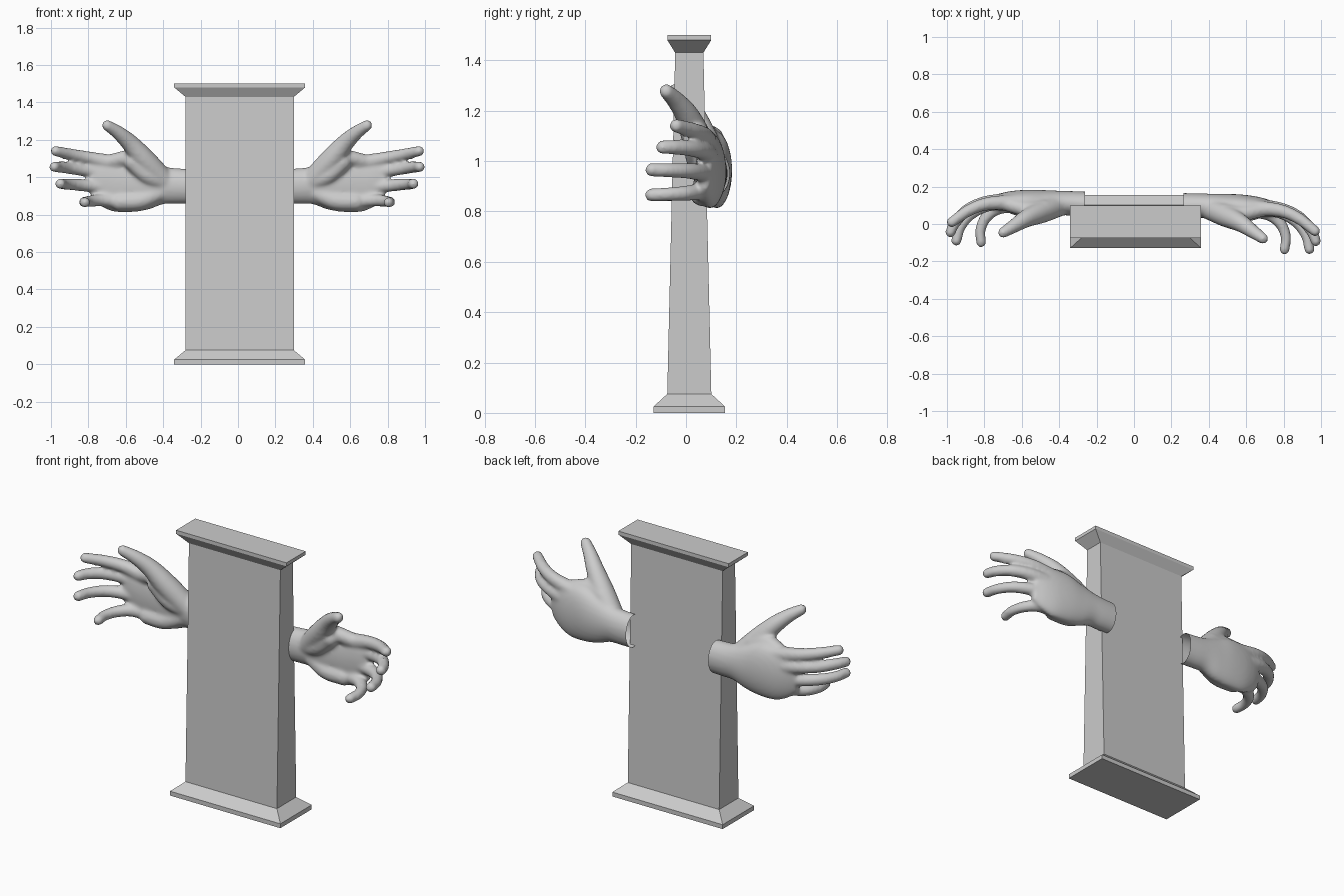
import bpy, bmesh, math
from mathutils import Vector, Matrix

if "Cube" in bpy.data.objects:
    bpy.data.objects.remove(bpy.data.objects["Cube"])


def new_object(name, bm):
    me = bpy.data.meshes.new(name)
    bm.to_mesh(me)
    bm.free()
    ob = bpy.data.objects.new(name, me)
    bpy.context.collection.objects.link(ob)
    return ob


def loft(bm, rings):
    vr = [[bm.verts.new(p) for p in r] for r in rings]
    n = len(vr[0])
    faces = [bm.faces.new((a[i], a[(i + 1) % n], b[(i + 1) % n], b[i]))
             for a, b in zip(vr, vr[1:]) for i in range(n)]
    faces += [bm.faces.new(vr[0][::-1]), bm.faces.new(vr[-1])]
    bmesh.ops.recalc_face_normals(bm, faces=faces)


def curve(points, steps):
    """Smooth interpolation through points of any dimension."""
    p = [Vector(q) for q in points]
    p = [p[0] * 2 - p[1]] + p + [p[-1] * 2 - p[-2]]
    out = []
    for a, b, c, d in zip(p, p[1:], p[2:], p[3:]):
        for s in range(steps):
            t = s / steps
            out.append(0.5 * (b * 2 + (c - a) * t + (a * 2 - b * 5 + c * 4 - d) * t * t
                              + (b * 3 - a - c * 3 + d) * t ** 3))
    return out + [p[-2]]


# Pillar with plinth and cap: z, half width, half depth
levels = [(0, .35, .142), (.025, .35, .142), (.075, .29, .0875),
          (1.43, .29, .056), (1.48, .35, .087), (1.5, .35, .087)]
bm = bmesh.new()
loft(bm, [[(.009 + sx * hx, .013 + sy * hy, z)
           for sx, sy in ((-1, -1), (1, -1), (1, 1), (-1, 1))] for z, hx, hy in levels])
new_object("pillar", bm)

# Palm and wrist sections: x, centre y, centre z, half thickness, half height
palm = [(.22, .098, .95, .068, .092), (.33, .098, .953, .066, .095), (.40, .098, .957, .064, .101),
        (.48, .096, .955, .065, .128), (.57, .096, .963, .062, .150), (.66, .092, .965, .054, .150),
        (.73, .083, .975, .043, .132), (.785, .073, .990, .028, .105)]
# Digit paths: x, y, z, radius
digits = [
    # index
    [(.64, .085, 1.07, .044), (.78, .072, 1.10, .035), (.88, .03, 1.12, .031), (.968, -.038, 1.14, .027)],
    # middle
    [(.64, .095, 1.01, .046), (.79, .077, 1.035, .036), (.89, .03, 1.048, .032),
     (.95, -.04, 1.055, .029), (.972, -.092, 1.055, .027)],
    # ring
    [(.64, .09, .945, .044), (.77, .068, .953, .035), (.865, .015, .96, .031),
     (.92, -.06, .963, .028), (.938, -.135, .965, .027)],
    # little
    [(.60, .085, .872, .046), (.72, .052, .878, .034), (.785, .0, .872, .030),
     (.812, -.07, .868, .027), (.805, -.137, .865, .026)],
    # thumb
    [(.40, .085, .985, .06), (.49, .045, 1.085, .060), (.57, .005, 1.18, .047),
     (.635, -.04, 1.24, .036), (.69, -.078, 1.277, .028)],
    # thumb pad, web and heel of the palm
    [(.40, .075, .97, .045), (.48, .05, 1.01, .05), (.56, .035, 1.08, .045)],
    [(.48, .06, 1.08, .05), (.57, .055, 1.105, .042), (.68, .075, 1.085, .037)],
    [(.42, .08, .915, .045), (.52, .065, .875, .048), (.63, .065, .868, .047)],
]
bm = bmesh.new()
loft(bm, [[(x, y + ry * math.cos(a), z + rz * math.sin(a))
           for a in (math.tau * i / 40 for i in range(40))]
          for x, y, z, ry, rz in curve(palm, 5)])
for path in digits:
    for x, y, z, r in curve(path, 9):
        bmesh.ops.create_icosphere(bm, subdivisions=3, radius=r + .001,
                                   matrix=Matrix.Translation((x, y, z)))
hand = new_object("hand_right", bm)

# Fuse the parts into one smooth skin
remesh = hand.modifiers.new("fuse", 'REMESH')
remesh.mode = 'VOXEL'
remesh.voxel_size = .009
smooth = hand.modifiers.new("smooth", 'SMOOTH')
smooth.factor = .5
smooth.iterations = 8
deps = bpy.context.evaluated_depsgraph_get()
skin = bpy.data.meshes.new_from_object(hand.evaluated_get(deps))
hand.modifiers.clear()

# Cut the wrist open
bm = bmesh.new()
bm.from_mesh(skin)
bmesh.ops.bisect_plane(bm, geom=bm.verts[:] + bm.edges[:] + bm.faces[:],
                       plane_co=(.265, 0, 0), plane_no=(-1, 0, 0), clear_outer=True)
for f in bm.faces:
    f.smooth = True
bm.to_mesh(skin)
hand.data = skin

# Mirrored hand, turned slightly back
pivot = Vector((.265, .1, 0))
turn = (Matrix.Translation(pivot + Vector((0, .008, 0))) @ Matrix.Rotation(math.radians(3.2), 4, 'Z')
        @ Matrix.Translation(-pivot))
bmesh.ops.transform(bm, matrix=Matrix.Scale(-1, 4, (1, 0, 0)) @ turn, verts=bm.verts)
bmesh.ops.reverse_faces(bm, faces=bm.faces)
new_object("hand_left", bm)
